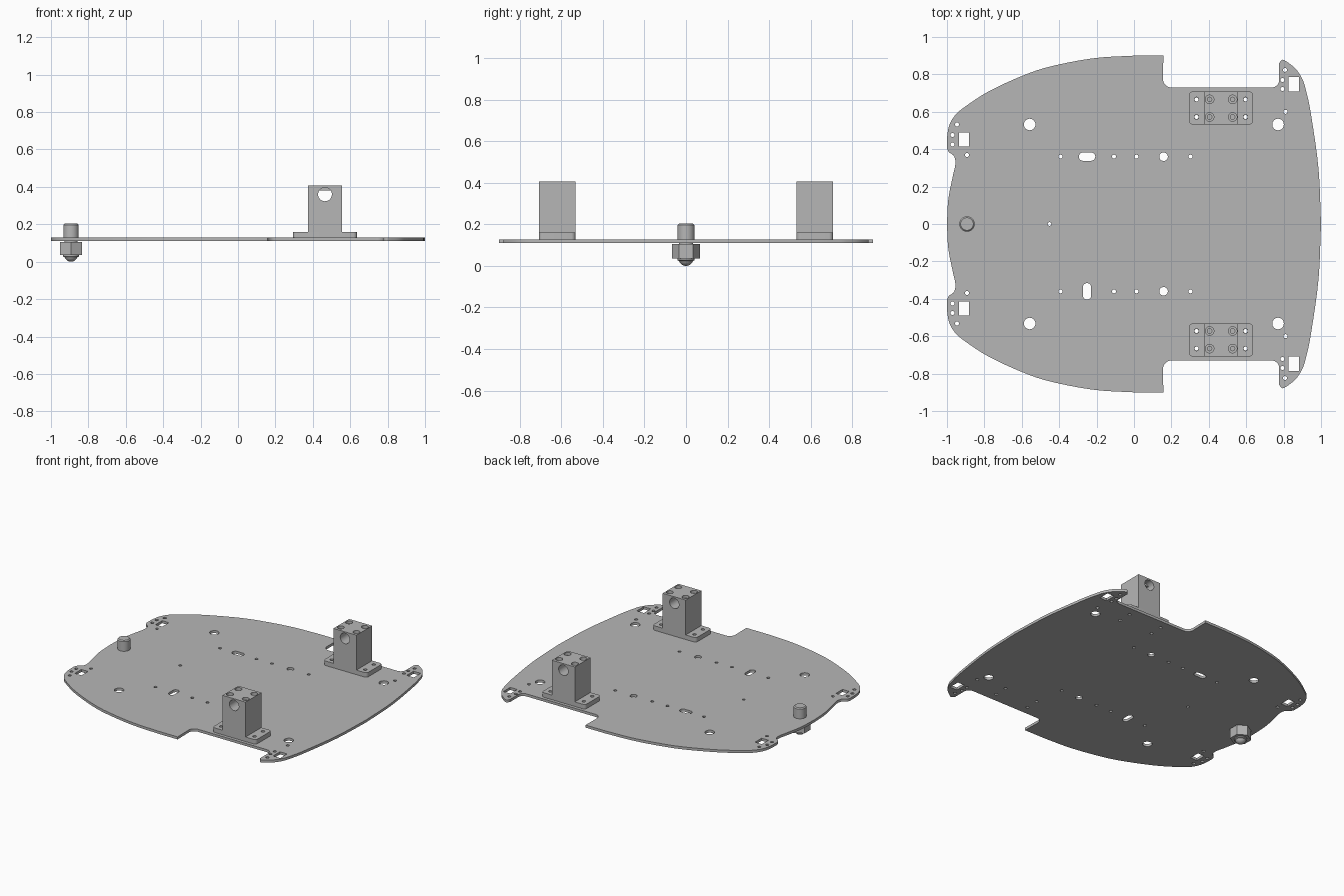
import bpy, bmesh, math
from mathutils import Vector, Matrix

cube = bpy.data.objects.get("Cube")
if cube:
    bpy.data.objects.remove(cube, do_unlink=True)

grey = bpy.data.materials.new("plain grey")
grey.use_nodes = True
grey.diffuse_color = (0.47, 0.47, 0.47, 1)
grey.node_tree.nodes["Principled BSDF"].inputs["Base Color"].default_value = grey.diffuse_color

PLATE_LOW, PLATE_TOP = 0.11, 0.128


# --- outline helpers ---
def arc(cx, cy, r, a0, a1, n=8):
    angles = [math.radians(a0 + (a1 - a0) * i / n) for i in range(n + 1)]
    return [(cx + r * math.cos(a), cy + r * math.sin(a)) for a in angles]


def circle(cx, cy, r, n=24):
    return arc(cx, cy, r, 0, 360, n)[:-1]


def rounded(cx, cy, w, h, r):
    x, y = w / 2 - r, h / 2 - r
    pts = []
    for i, (sx, sy) in enumerate([(1, 1), (-1, 1), (-1, -1), (1, -1)]):
        pts += arc(cx + sx * x, cy + sy * y, r, 90 * i, 90 * i + 90)
    return pts


def rect(cx, cy, w, h):
    return [(cx + sx * w / 2, cy + sy * h / 2)
            for sx, sy in [(1, 1), (-1, 1), (-1, -1), (1, -1)]]


def smooth(points, n=5):
    p = [Vector(q) for q in points]
    p = [2 * p[0] - p[1]] + p + [2 * p[-1] - p[-2]]
    out = []
    for a, b, c, d in zip(p, p[1:], p[2:], p[3:]):
        for i in range(n):
            t = i / n
            q = b + (c - a) * t / 2 + (2 * a - 5 * b + 4 * c - d) * t * t / 2 \
                + (3 * b - a - 3 * c + d) * t ** 3 / 2
            out.append((q.x, q.y))
    return out + [points[-1]]


# --- object helpers ---
def finish(obj, angle=30):
    obj.data.materials.clear()
    obj.data.materials.append(grey)
    bpy.ops.object.select_all(action='DESELECT')
    obj.select_set(True)
    bpy.context.view_layer.objects.active = obj
    bpy.ops.object.shade_smooth_by_angle(angle=math.radians(angle))
    return obj


def mesh_object(name, bm):
    bmesh.ops.recalc_face_normals(bm, faces=bm.faces)
    me = bpy.data.meshes.new(name)
    bm.to_mesh(me)
    bm.free()
    obj = bpy.data.objects.new(name, me)
    bpy.context.collection.objects.link(obj)
    return obj


def sheet(name, outlines, low, top):
    """Extruded flat sheet; every outline after the first is a hole."""
    cu = bpy.data.curves.new(name, 'CURVE')
    cu.dimensions = '2D'
    cu.fill_mode = 'BOTH'
    cu.extrude = (top - low) / 2
    for pts in outlines:
        sp = cu.splines.new('POLY')
        sp.points.add(len(pts) - 1)
        for q, (x, y) in zip(sp.points, pts):
            q.co = (x, y, 0, 1)
        sp.use_cyclic_u = True
    tmp = bpy.data.objects.new(name, cu)
    bpy.context.collection.objects.link(tmp)
    graph = bpy.context.evaluated_depsgraph_get()
    me = bpy.data.meshes.new_from_object(tmp.evaluated_get(graph))
    bm = bmesh.new()
    bm.from_mesh(me)
    bpy.data.objects.remove(tmp, do_unlink=True)
    bmesh.ops.remove_doubles(bm, verts=bm.verts, dist=0.0001)
    bmesh.ops.translate(bm, verts=bm.verts, vec=(0, 0, (low + top) / 2))
    return finish(mesh_object(name, bm))


def box(name, x0, x1, y0, y1, z0, z1):
    bm = bmesh.new()
    bmesh.ops.create_cube(bm, size=1)
    bmesh.ops.scale(bm, verts=bm.verts, vec=(x1 - x0, y1 - y0, z1 - z0))
    bmesh.ops.translate(bm, verts=bm.verts,
                        vec=((x0 + x1) / 2, (y0 + y1) / 2, (z0 + z1) / 2))
    return mesh_object(name, bm)


def rod(name, center, r, length, axis='Z', sides=24):
    bm = bmesh.new()
    turn = Matrix.Rotation(math.pi / 2, 4, 'X') if axis == 'Y' else Matrix()
    bmesh.ops.create_cone(bm, cap_ends=True, segments=sides, radius1=r, radius2=r,
                          depth=length, matrix=Matrix.Translation(center) @ turn)
    return mesh_object(name, bm)


def cut(obj, cutter):
    mod = obj.modifiers.new("cut", 'BOOLEAN')
    mod.operation, mod.solver, mod.object = 'DIFFERENCE', 'EXACT', cutter
    bpy.context.view_layer.objects.active = obj
    bpy.ops.object.modifier_apply(modifier=mod.name)
    bpy.data.objects.remove(cutter, do_unlink=True)


def lathe(name, profile, x, steps=32):
    bm = bmesh.new()
    vs = [bm.verts.new((r, 0, z)) for r, z in profile]
    es = [bm.edges.new(pair) for pair in zip(vs, vs[1:])]
    bmesh.ops.spin(bm, geom=vs + es, axis=(0, 0, 1), cent=(0, 0, 0),
                   angle=2 * math.pi, steps=steps)
    bmesh.ops.remove_doubles(bm, verts=bm.verts, dist=0.0001)
    bmesh.ops.translate(bm, verts=bm.verts, vec=(x, 0, 0))
    return finish(mesh_object(name, bm))


# --- chassis plate: half outline, mirrored across y = 0 ---
half = smooth([(1, 0), (0.986, 0.3), (0.944, 0.6), (0.918, 0.72), (0.9, 0.775),
               (0.864, 0.83), (0.81, 0.872), (0.79, 0.877), (0.776, 0.86)])
half += arc(0.736, 0.77, 0.04, 0, -90)
half += arc(0.2, 0.775, 0.045, -90, -180)
half += [(0.157, 0.9)]
half += smooth([(0, 0.9), (-0.2, 0.888), (-0.4, 0.853), (-0.56, 0.807), (-0.773, 0.711),
                (-0.92, 0.615), (-0.965, 0.57), (-0.99, 0.52), (-1, 0.46)])
half += smooth([(-1, 0.405), (-0.99, 0.385), (-0.962, 0.362), (-0.955, 0.32),
                (-0.97, 0.25), (-0.993, 0.13), (-1, 0)])
outline = half + [(x, -y) for x, y in reversed(half[1:-1])]

# --- plate holes ---
SCREW_X, SCREW_Y = (0.334, 0.596), (0.572, 0.666)
BOLT_X = (0.404, 0.527)
small = [(-0.946, 0.532), (-0.97, 0.476), (-0.97, 0.425), (-0.893, 0.369),
         (0.807, 0.824), (0.794, 0.77), (0.794, 0.722), (0.81, 0.6)]
small += [(x, 0.36) for x in (-0.393, -0.107, 0.013, 0.302)]
small += [(x, y) for x in SCREW_X for y in SCREW_Y]
holes = [circle(-0.452, 0, 0.01, 12),
         rounded(-0.251, 0.36, 0.088, 0.044, 0.0215),
         rounded(-0.251, -0.36, 0.044, 0.088, 0.0215)]
for s in (1, -1):
    holes += [circle(x, s * y, 0.011, 12) for x, y in small]
    holes += [circle(x, s * 0.532, 0.031) for x in (-0.558, 0.77)]
    holes += [circle(0.158, s * 0.36, 0.023),
              rect(-0.91, s * 0.452, 0.053, 0.074),
              rect(0.853, s * 0.747, 0.056, 0.077)]
sheet("chassis_plate", [outline] + holes, PLATE_LOW, PLATE_TOP)

# --- axle brackets ---
BASE_TOP, BLOCK_TOP, MID_Y, DEPTH = 0.16, 0.407, 0.62, 0.176
AXLE_X, AXLE_Z = 0.465, 0.36
for side, s in (("left", 1), ("right", -1)):
    my = s * MID_Y
    screws = [circle(x, s * y, 0.012, 16) for x in SCREW_X for y in SCREW_Y]
    sheet(f"bracket_base_{side}", [rounded(AXLE_X, my, 0.342, DEPTH, 0.02)] + screws,
          PLATE_TOP, BASE_TOP)
    block = box(f"bracket_block_{side}", 0.375, 0.555, my - DEPTH / 2, my + DEPTH / 2,
                PLATE_TOP + 0.001, BLOCK_TOP)
    cut(block, rod("cutter", (AXLE_X, my, AXLE_Z), 0.037, 0.4, 'Y', 32))
    for x in BOLT_X:
        for y in SCREW_Y:
            cut(block, rod("cutter", (x, s * y, BLOCK_TOP), 0.023, 0.04))
            cut(block, rod("cutter", (x, s * y, BLOCK_TOP), 0.012, 0.3, sides=16))
    finish(block)
    # flat inside the bore
    finish(box(f"bore_flat_{side}", AXLE_X - 0.036, AXLE_X + 0.036,
               my - 0.04, my + 0.04, AXLE_Z + 0.02, BLOCK_TOP - 0.007))

# --- ball caster ---
CX = -0.893
lathe("caster_stud", [(0, 0.203), (0.034, 0.203), (0.041, 0.196), (0.041, PLATE_TOP),
                      (0.034, PLATE_TOP), (0.034, 0.1), (0, 0.1)], CX)
nut = finish(rod("caster_nut", (CX, 0, 0.07), 0.0685, 0.07, sides=6))
nut_ring = lathe("caster_socket", [(0.036, 0.04), (0.042, 0.04), (0.042, 0.028),
                                   (0.035, 0.024), (0.032, 0.03)], CX)
ball = [(0.036 * math.sin(a), 0.036 - 0.036 * math.cos(a))
        for a in (math.pi * i / 16 for i in range(17))]
lathe("caster_ball", ball, CX)
